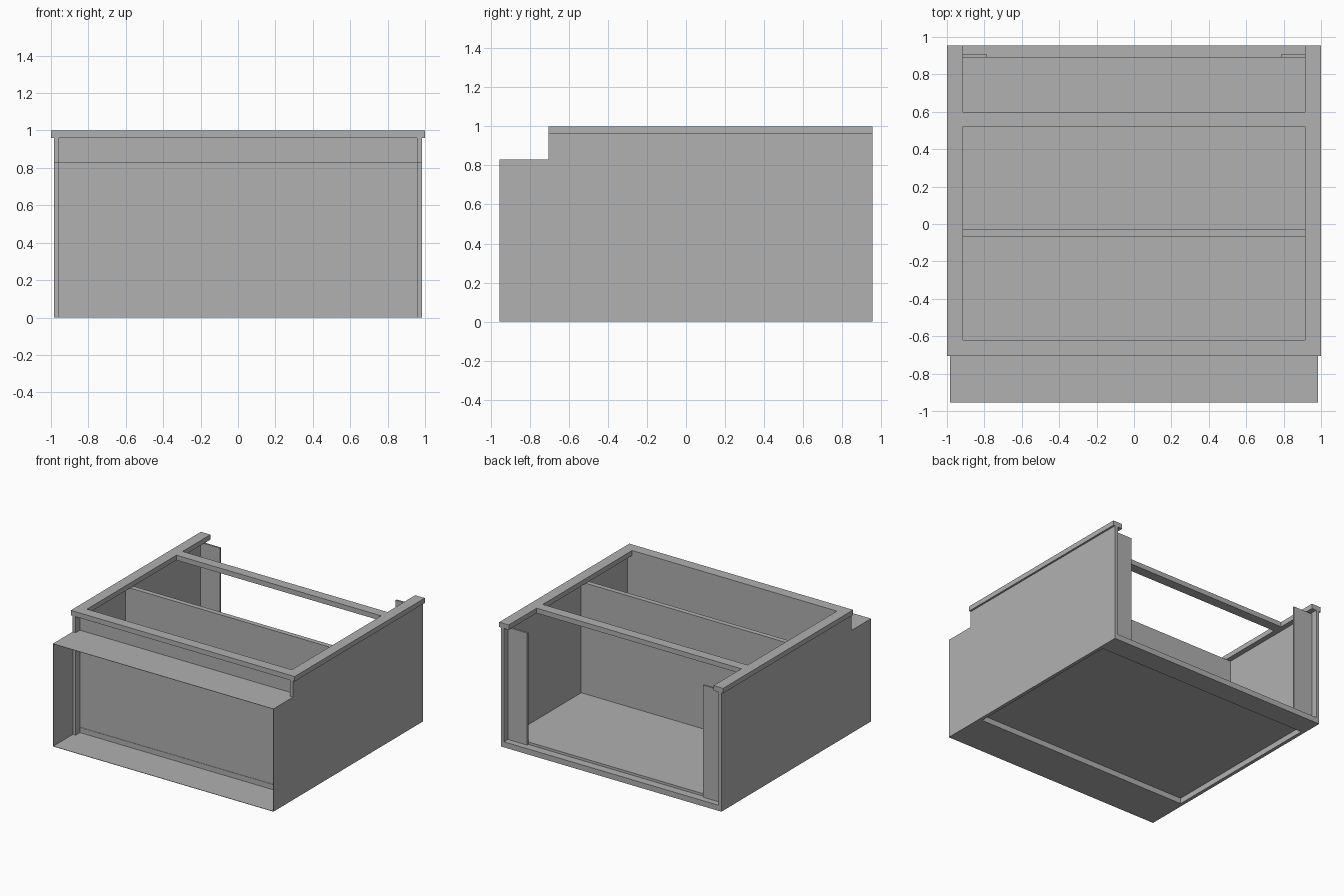
import bpy

cube = bpy.data.objects.get("Cube")
if cube:
    bpy.data.objects.remove(cube, do_unlink=True)

grey = bpy.data.materials.new("plain_grey")
grey.use_nodes = True
colour = (0.44, 0.44, 0.44, 1)
grey.diffuse_color = colour
grey.node_tree.nodes["Principled BSDF"].inputs["Base Color"].default_value = colour


def prism(name, outline, x0, x1):
    """Extrude a (y, z) outline along x."""
    n = len(outline)
    verts = [(x, y, z) for x in (x0, x1) for y, z in outline]
    faces = [tuple(range(n))[::-1], tuple(range(n, 2 * n))]
    faces += [(i, (i + 1) % n, (i + 1) % n + n, i + n) for i in range(n)]
    mesh = bpy.data.meshes.new(name)
    mesh.from_pydata(verts, [], faces)
    mesh.materials.append(grey)
    obj = bpy.data.objects.new(name, mesh)
    bpy.context.collection.objects.link(obj)
    return obj


def box(name, x, y, z):
    return prism(name, [(y[0], z[0]), (y[1], z[0]), (y[1], z[1]), (y[0], z[1])], *x)


OUT, INN, RIM = 0.985, 0.957, 0.915      # half widths: outside, inside, top opening
FRONT, STEP, WALL, BACK = -0.955, -0.705, -0.65, 0.955
HOOD, TOP = 0.83, 0.96                   # front hood height, underside of top frame
SHEET = 0.003
inside = (-INN, INN)

# Parts mirrored left and right
for side, s in (("left", 1), ("right", -1)):
    def span(a, b):
        return tuple(sorted((s * a, s * b)))
    box(side + "_side_panel", span(INN, OUT), (STEP, BACK), (0, TOP))
    box(side + "_hood_cheek", span(OUT - SHEET, OUT), (FRONT, STEP), (0, HOOD))
    box(side + "_top_rail", span(RIM, 1), (STEP, BACK), (TOP, 1))
    box(side + "_rear_stile", span(0.785, INN), (0.89, 0.905), (0.045, 0.95))

# Thin open-fronted hood
for name, z in (("hood_floor", 0), ("hood_top", HOOD - SHEET)):
    box(name, (-OUT + SHEET, OUT - SHEET), (FRONT, STEP), (z, z + SHEET))
    box(name + "_inner", inside, (STEP, WALL), (z, z + SHEET))

# Base rails, with a recess between them, and the floor panel
box("base_front_rail", inside, (WALL, -0.605), (0, 0.045))
box("base_rear_rail", inside, (0.78, BACK), (0, 0.045))
box("floor_panel", inside, (WALL + 0.003, 0.89), (0.045, 0.065))

# Upright panels
box("front_wall", inside, (WALL, -0.62), (0.065, TOP))
box("middle_divider", inside, (-0.07, -0.03), (0.065, TOP))

# Cross rails of the top frame
box("top_front_rail", (-RIM, RIM), (STEP, -0.62), (TOP, 1))
box("top_rear_rail", (-RIM, RIM), (0.52, 0.60), (TOP, 1))
